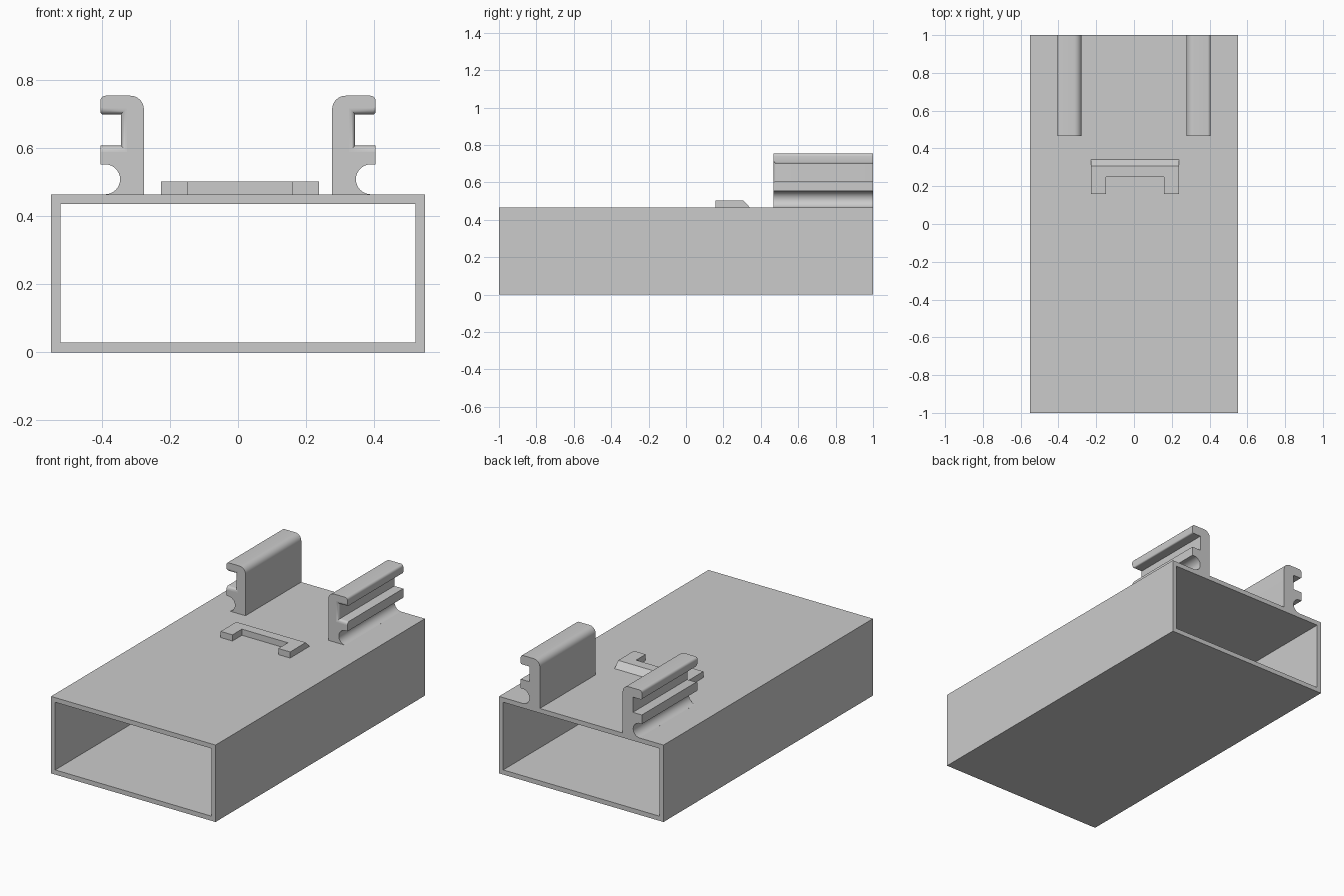
import bpy, bmesh
from math import sin, cos, pi, radians

cube = bpy.data.objects.get("Cube")
if cube:
    bpy.data.objects.remove(cube, do_unlink=True)

grey = bpy.data.materials.new("light grey plastic")
grey.use_nodes = True
colour = (0.6, 0.6, 0.6, 1)
grey.diffuse_color = colour
grey.node_tree.nodes["Principled BSDF"].inputs["Base Color"].default_value = colour

BASE_TOP = 0.465
FRONT, BACK = -1, 1


def arc(cx, cz, r, start, end, steps=8):
    """Points on an arc, angles in degrees."""
    angles = [radians(start + (end - start) * i / steps) for i in range(steps + 1)]
    return [(cx + r * cos(a), cz + r * sin(a)) for a in angles]


def loft(name, sections, closed=False):
    """Skin matching rings; capped at the ends, or joined into a closed loop."""
    bm = bmesh.new()
    rings = [[bm.verts.new(p) for p in ring] for ring in sections]
    pairs = list(zip(rings, rings[1:]))
    if closed:
        pairs.append((rings[-1], rings[0]))
    for a, b in pairs:
        for i in range(len(a)):
            j = (i + 1) % len(a)
            bm.faces.new((a[i], a[j], b[j], b[i]))
    if not closed:
        bm.faces.new(rings[0])
        bm.faces.new(rings[-1])
    bmesh.ops.recalc_face_normals(bm, faces=bm.faces)
    mesh = bpy.data.meshes.new(name)
    bm.to_mesh(mesh)
    bm.free()
    mesh.materials.append(grey)
    obj = bpy.data.objects.new(name, mesh)
    bpy.context.collection.objects.link(obj)
    return obj


# Hollow rectangular sleeve, open at both ends
def rectangle(y, inset):
    x, low, high = 0.55 - inset, inset, BASE_TOP - inset
    return [(-x, y, low), (x, y, low), (x, y, high), (-x, y, high)]


WALL = 0.028
loft("sleeve", [rectangle(FRONT, 0), rectangle(BACK, 0),
                rectangle(BACK, WALL), rectangle(FRONT, WALL)], closed=True)


# Rail with a slot and a round groove on its outer side
def rail_section(y, flare):
    inner, outer = 0.277, 0.405
    profile = [(inner, BASE_TOP - 0.01)]
    profile += arc(inner + 0.04, 0.715, 0.04, 180, 90)
    profile += arc(outer - 0.015, 0.74, 0.015, 90, 0, 5)
    profile += arc(outer - 0.008, 0.708 + flare, 0.008, 0, -90, 4)
    profile += [(0.345 - flare, 0.70 + flare), (0.345 - flare, 0.608 - flare),
                (outer, 0.608 - flare), (outer, 0.553)]
    profile += arc(0.391, 0.509, 0.044, 90, 268, 16)
    profile += [(0.389, BASE_TOP - 0.01)]
    return [(x, y, z) for x, z in profile]


RAIL_FRONT, FLARE = 0.467, 0.018
sections = []
for step in range(7):
    a = step / 6 * pi / 2
    sections.append(rail_section(RAIL_FRONT + FLARE * sin(a) if step < 6
                                 else RAIL_FRONT + FLARE, FLARE * cos(a)))
# Rounded slot mouth: tangent to the end face, then to the slot walls
sections = [rail_section(RAIL_FRONT + FLARE * (1 - cos(i / 6 * pi / 2)),
                         FLARE * (1 - sin(i / 6 * pi / 2))) for i in range(7)]
sections.append(rail_section(BACK, 0))
rails = loft("rails", sections)
mirror = rails.modifiers.new("mirror", 'MIRROR')
mirror.use_axis[0] = True

bpy.ops.object.select_all(action='DESELECT')
rails.select_set(True)
bpy.context.view_layer.objects.active = rails
bpy.ops.object.shade_smooth_by_angle(angle=radians(35))
for face in rails.data.polygons:
    if abs(face.normal.y) > 0.999:
        face.use_smooth = False


# Raised U-shaped stop with a sloped back edge
def stop_outline(z, back):
    left, right, front, inside = -0.227, 0.238, 0.158, 0.249
    return [(x, y, z) for x, y in (
        (left, front), (-0.148, front), (-0.148, inside), (0.159, inside),
        (0.159, front), (right, front), (right, back), (left, back))]


loft("stop", [stop_outline(BASE_TOP - 0.002, 0.344), stop_outline(0.502, 0.308)])
